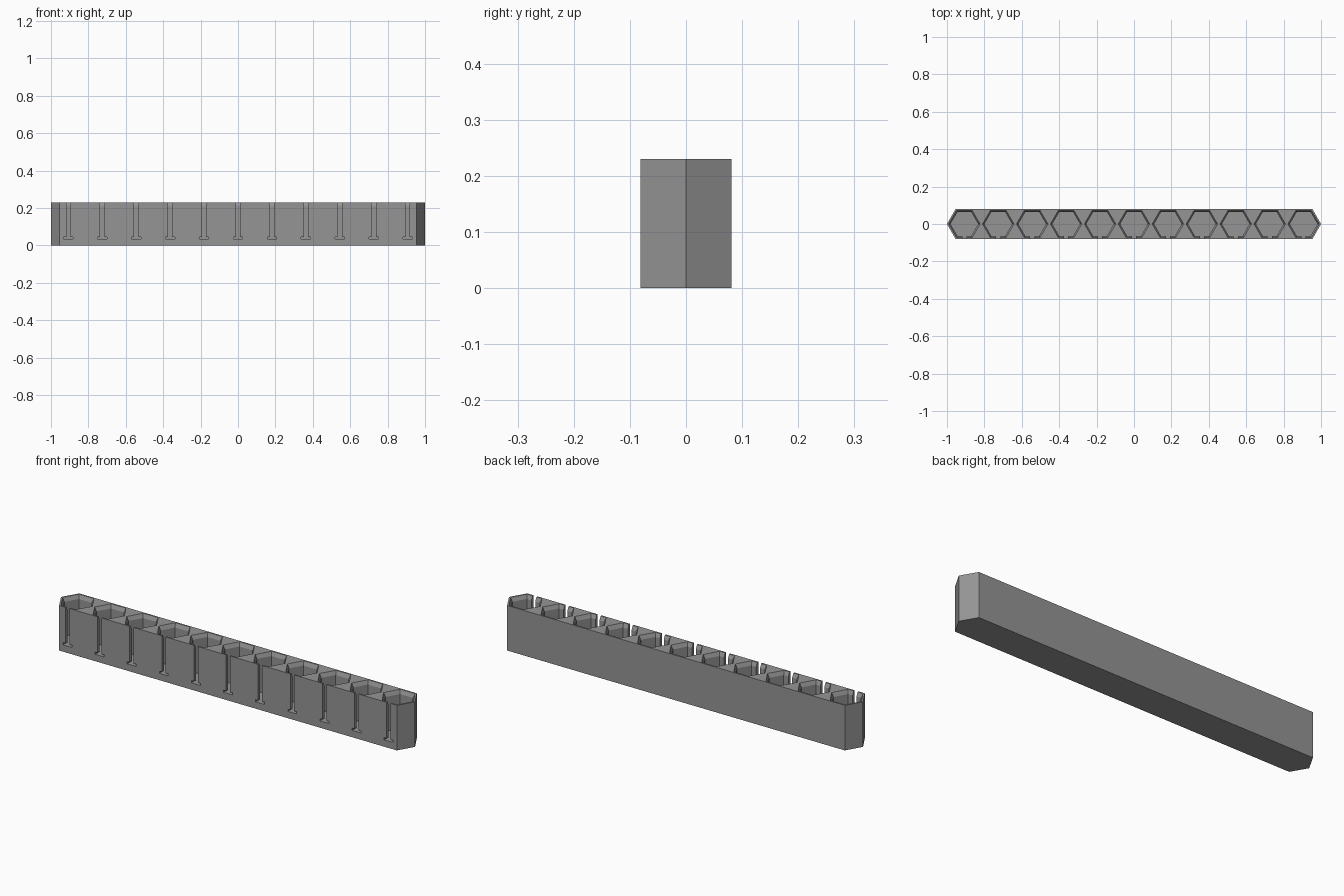
import bpy, bmesh, math

if "Cube" in bpy.data.objects:
    bpy.data.objects.remove(bpy.data.objects["Cube"])

HEIGHT, PITCH, COUNT = 0.23, 0.1814, 11
OUTER_R, MOUTH_R, CAVITY_R = 0.0933, 0.084, 0.074
FLOOR_Z, CHAMFER = 0.035, 0.02
APOTHEM = OUTER_R * math.cos(math.pi / 6)
CENTRES = [(i - (COUNT - 1) / 2) * PITCH for i in range(COUNT)]

grey = bpy.data.materials.new("mid grey")
grey.diffuse_color = (0.3, 0.3, 0.3, 1)
grey.use_nodes = True
grey.node_tree.nodes["Principled BSDF"].inputs["Base Color"].default_value = grey.diffuse_color


def loft(bm, rings):
    """Closed solid through rings that share the same number of points."""
    loops = [[bm.verts.new(p) for p in ring] for ring in rings]
    n = len(loops[0])
    for a, b in zip(loops, loops[1:]):
        for i in range(n):
            j = (i + 1) % n
            bm.faces.new((a[i], a[j], b[j], b[i]))
    bm.faces.new(loops[0][::-1])
    bm.faces.new(loops[-1])


def hexagon(cx, r, z):
    return [(cx + r * math.cos(k * math.pi / 3),
             r * math.sin(k * math.pi / 3), z) for k in range(6)]


def finish(bm, name):
    bmesh.ops.recalc_face_normals(bm, faces=bm.faces[:])
    mesh = bpy.data.meshes.new(name)
    bm.to_mesh(mesh)
    bm.free()
    mesh.materials.append(grey)
    obj = bpy.data.objects.new(name, mesh)
    bpy.context.collection.objects.link(obj)
    return obj


# Long bar with pointed ends
bm = bmesh.new()
flat = 1 - OUTER_R / 2
outline = [(1, 0), (flat, APOTHEM), (-flat, APOTHEM),
           (-1, 0), (-flat, -APOTHEM), (flat, -APOTHEM)]
loft(bm, [[(x, y, z) for x, y in outline] for z in (0, HEIGHT)])
bar = finish(bm, "socket_bar")

# Hexagonal sockets with a chamfered mouth
bm = bmesh.new()
for cx in CENTRES:
    loft(bm, [hexagon(cx, CAVITY_R, FLOOR_Z),
              hexagon(cx, CAVITY_R, HEIGHT - CHAMFER),
              hexagon(cx, MOUTH_R, HEIGHT),
              hexagon(cx, MOUTH_R, HEIGHT + 0.05)])
sockets = finish(bm, "socket_cutter")

# Inverted T slots through the front wall
bm = bmesh.new()
SLOT, FOOT, FOOT_TOP, TOP = 0.011, 0.025, 0.046, HEIGHT + 0.03
tee = [(-FOOT, FLOOR_Z), (FOOT, FLOOR_Z), (FOOT, FOOT_TOP), (SLOT, FOOT_TOP),
       (SLOT, TOP), (-SLOT, TOP), (-SLOT, FOOT_TOP), (-FOOT, FOOT_TOP)]
for cx in CENTRES:
    loft(bm, [[(cx + x, y, z) for x, z in tee] for y in (-0.12, -0.04)])
slots = finish(bm, "slot_cutter")

# Cut the bar, then discard the cutters
bpy.context.view_layer.objects.active = bar
for cutter in (sockets, slots):
    cutter.hide_render = True
    mod = bar.modifiers.new(cutter.name, 'BOOLEAN')
    mod.operation = 'DIFFERENCE'
    mod.solver = 'EXACT'
    mod.object = cutter
    bpy.ops.object.modifier_apply(modifier=mod.name)
    bpy.data.objects.remove(cutter)
